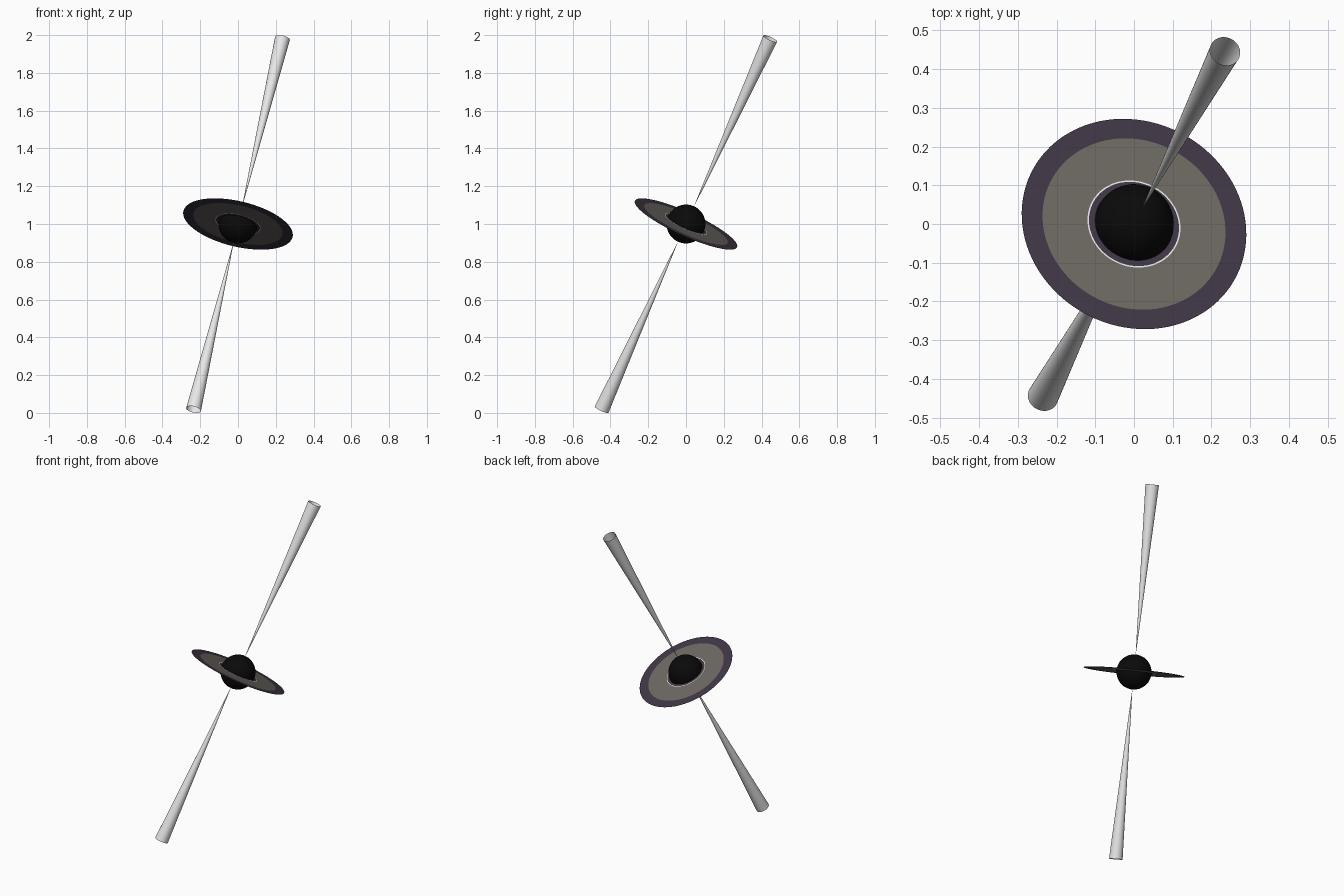
import bpy, bmesh, math
from mathutils import Vector, Matrix

if "Cube" in bpy.data.objects:
    bpy.data.objects.remove(bpy.data.objects["Cube"])

CENTRE = Vector((0, 0, 1))
AXIS = Vector((0.213, 0.404, 0.889)).normalized()
TILT = Matrix.Translation(CENTRE) @ Vector((0, 0, 1)).rotation_difference(AXIS).to_matrix().to_4x4()


def material(name, rgb):
    m = bpy.data.materials.new(name)
    m.diffuse_color = (*rgb, 1)
    m.use_nodes = True
    m.node_tree.nodes["Principled BSDF"].inputs["Base Color"].default_value = m.diffuse_color
    return m


black = material("black", (0.003, 0.003, 0.003))
grey = material("warm_grey", (0.15, 0.137, 0.12))
purple = material("dark_purple", (0.05, 0.037, 0.058))
white = material("white", (0.9, 0.9, 0.9))


def lathe(name, profile, mats, segments, slots=None, smooth=False):
    """Revolve (radius, height) points around the tilted axis, one band per pair."""
    bm = bmesh.new()
    rows = []
    for r, h in profile:
        rows.append([bm.verts.new((r * math.cos(a), r * math.sin(a), h))
                     for a in (2 * math.pi * i / segments for i in range(segments))])
    for b in range(len(rows) - 1):
        for i in range(segments):
            j = (i + 1) % segments
            f = bm.faces.new((rows[b][i], rows[b + 1][i], rows[b + 1][j], rows[b][j]))
            f.material_index = slots[b] if slots else 0
            f.smooth = smooth
    bm.normal_update()
    me = bpy.data.meshes.new(name)
    bm.to_mesh(me)
    bm.free()
    for m in mats:
        me.materials.append(m)
    ob = bpy.data.objects.new(name, me)
    ob.matrix_world = TILT
    bpy.context.collection.objects.link(ob)
    return ob


# Dark central sphere
bpy.ops.mesh.primitive_uv_sphere_add(segments=48, ring_count=24, radius=0.103)
sphere = bpy.context.object
sphere.name = "central_sphere"
sphere.matrix_world = TILT
sphere.data.materials.append(black)
bpy.ops.object.shade_smooth()

# Thin flat disk: inner rim, bright hairline, grey band, outer rim
lathe("disk", [(0.095, 0), (0.119, 0), (0.123, 0), (0.242, 0), (0.297, 0)],
      [purple, white, grey], 96, slots=[0, 1, 2, 0])

# Two open, flaring jets along the axis
for name, side in (("upper_jet", 1), ("lower_jet", -1)):
    jet = lathe(name, [(0.0008, 0.11 * side), (0.04, 1.104 * side)], [white], 32, smooth=True)
    # Outward-facing walls
    bm = bmesh.new()
    bm.from_mesh(jet.data)
    if side > 0:
        bmesh.ops.reverse_faces(bm, faces=bm.faces)
    bm.to_mesh(jet.data)
    bm.free()
